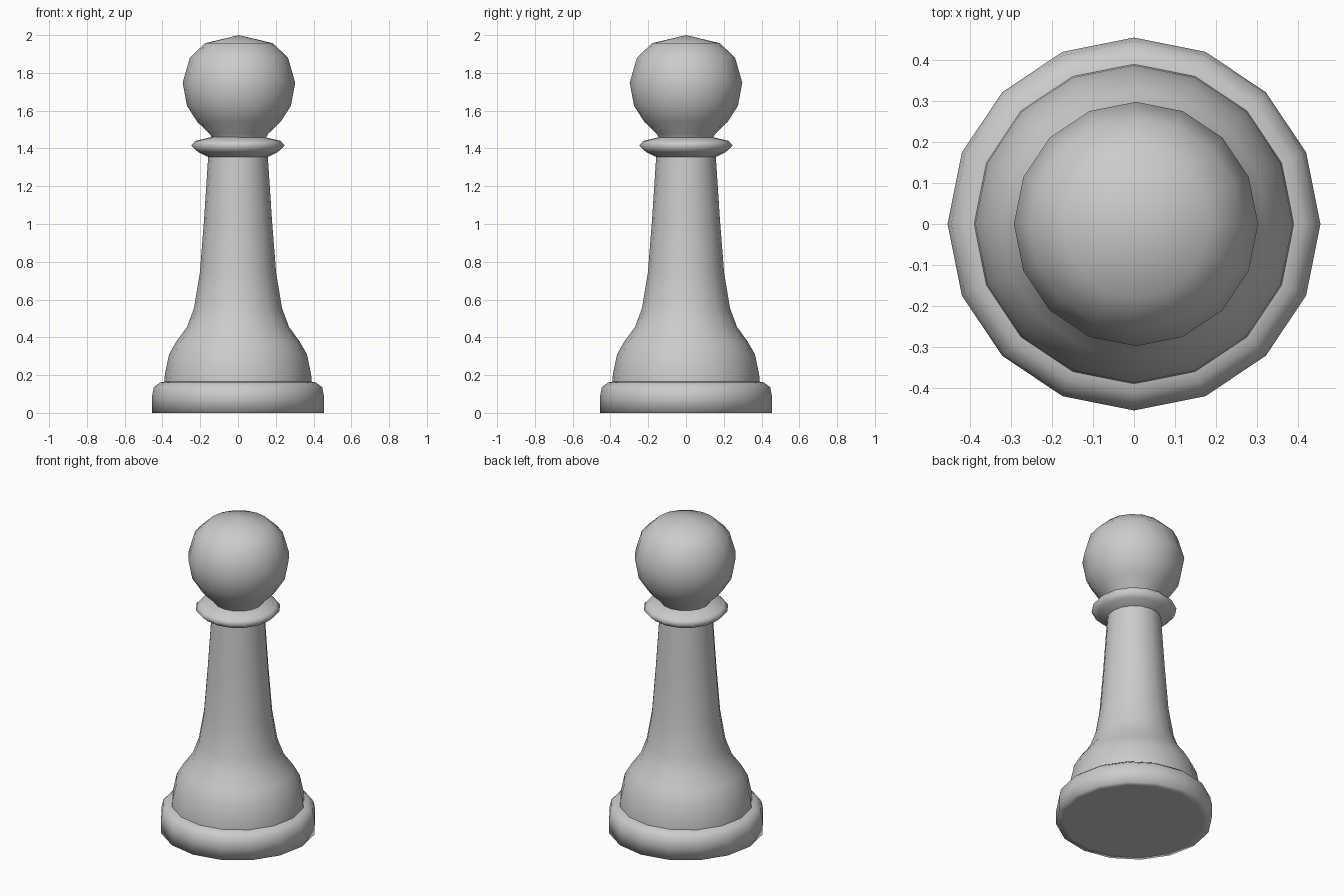
import bpy, bmesh, math

if "Cube" in bpy.data.objects:
    bpy.data.objects.remove(bpy.data.objects["Cube"])

SIDES = 16


def lathe(name, profile, x=0.0):
    """Spin a (radius, height) profile around z; radius 0 closes to a point."""
    bm = bmesh.new()
    rings = []
    for r, z in profile:
        if r == 0:
            rings.append([bm.verts.new((x, 0, z))] * SIDES)
        else:
            rings.append([bm.verts.new((x + r * math.cos(2 * math.pi * i / SIDES),
                                        r * math.sin(2 * math.pi * i / SIDES), z))
                          for i in range(SIDES)])
    for low, high in zip(rings, rings[1:]):
        for i in range(SIDES):
            j = (i + 1) % SIDES
            corners = dict.fromkeys((low[i], low[j], high[j], high[i]))
            bm.faces.new(list(corners)).smooth = True
    mesh = bpy.data.meshes.new(name)
    bm.to_mesh(mesh)
    bm.free()
    obj = bpy.data.objects.new(name, mesh)
    bpy.context.collection.objects.link(obj)
    return obj


# Round foot with softened upper edge
lathe("base", [(0, 0), (0.41, 0), (0.455, 0), (0.455, 0.09), (0.446, 0.135),
               (0.415, 0.16), (0.39, 0.165)])

# Bell-shaped body tapering into the stem
lathe("body", [(0.39, 0.165), (0.387, 0.205), (0.365, 0.31), (0.325, 0.38),
               (0.27, 0.455), (0.233, 0.555), (0.202, 0.74), (0.18, 1.02),
               (0.158, 1.355)])

# Thin flared collar under the head
lathe("collar", [(0.158, 1.355), (0.21, 1.38), (0.248, 1.415), (0.225, 1.44),
                 (0.142, 1.46)])

# Ball head, very slightly off axis
lathe("head", [(0.142, 1.455), (0.155, 1.478), (0.22, 1.54), (0.275, 1.625),
               (0.298, 1.748), (0.26, 1.88), (0.18, 1.957), (0, 2.0)], 0.005)
